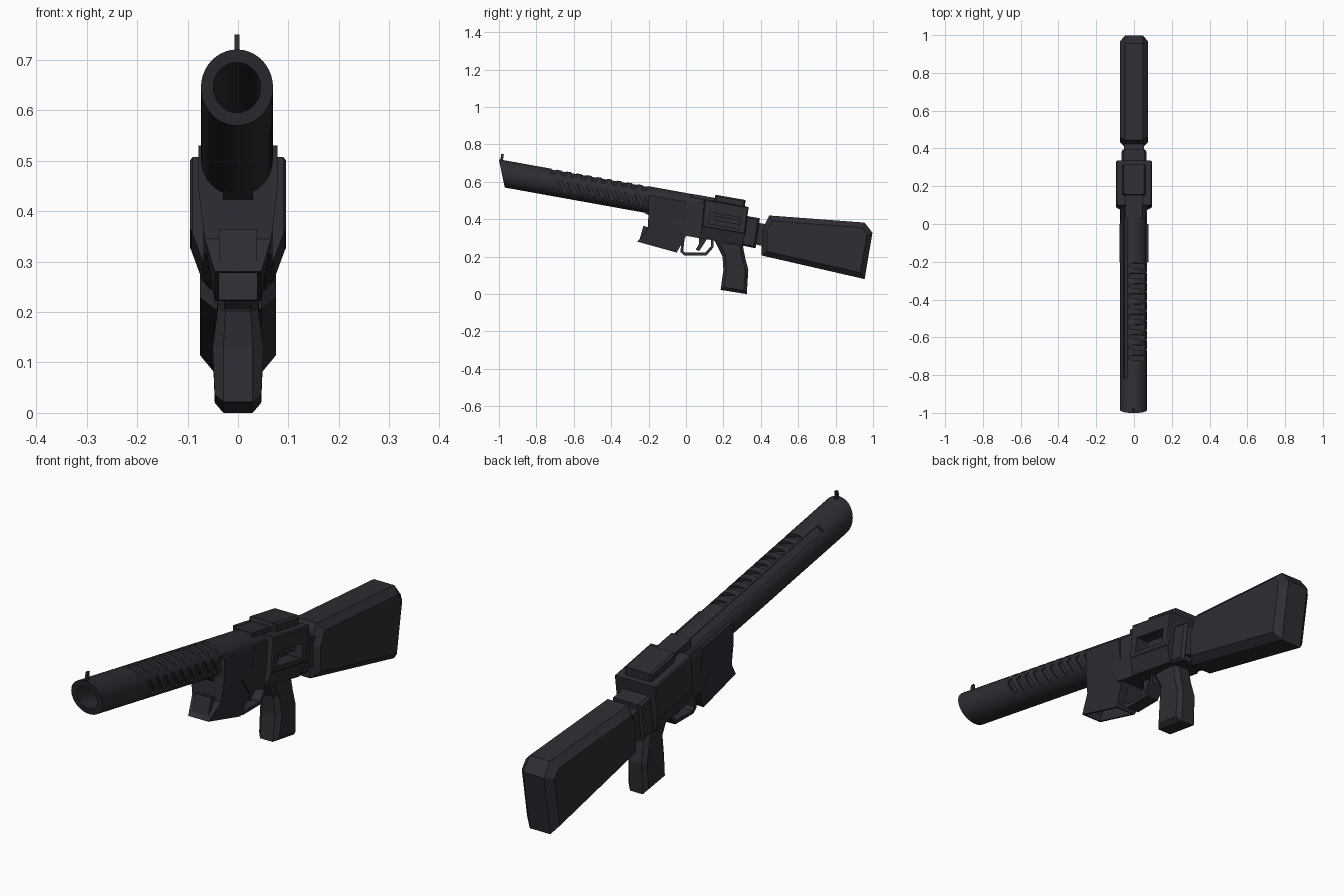
import bpy, bmesh, math
from mathutils import Matrix, Vector

if "Cube" in bpy.data.objects:
    bpy.data.objects.remove(bpy.data.objects["Cube"])

TILT = math.radians(10.2)
MUZZLE = Matrix.Translation((-0.002, -0.985, 0.645)) @ Matrix.Rotation(-TILT, 4, 'X')

gunmetal = bpy.data.materials.new("dark_gunmetal")
gunmetal.diffuse_color = (0.026, 0.026, 0.034, 1)
gunmetal.use_nodes = True
gunmetal.node_tree.nodes["Principled BSDF"].inputs["Base Color"].default_value = gunmetal.diffuse_color


def finish(name, bm, smooth=False):
    bmesh.ops.recalc_face_normals(bm, faces=bm.faces)
    me = bpy.data.meshes.new(name)
    bm.to_mesh(me)
    bm.free()
    me.materials.append(gunmetal)
    ob = bpy.data.objects.new(name, me)
    bpy.context.collection.objects.link(ob)
    if smooth:
        bpy.ops.object.select_all(action='DESELECT')
        ob.select_set(True)
        bpy.context.view_layer.objects.active = ob
        bpy.ops.object.shade_smooth_by_angle(angle=math.radians(35))
    return ob


def prism(name, pts, hw=None, bevel=0, pocket=None, x0=0, smooth=False):
    """Side profile (y, z[, half width]) extruded across x, with optional chamfered rims
    and an optional pocket sunk into the outline face starting at point `pocket`."""
    bm = bmesh.new()
    w = [p[2] if len(p) > 2 else hw for p in pts]
    left = [bm.verts.new((x0 - h, p[0], p[1])) for p, h in zip(pts, w)]
    right = [bm.verts.new((x0 + h, p[0], p[1])) for p, h in zip(pts, w)]
    caps = [bm.faces.new(left), bm.faces.new(right[::-1])]
    n = len(pts)
    sides = [bm.faces.new((left[i], right[i], right[(i + 1) % n], left[(i + 1) % n]))
             for i in range(n)]
    bmesh.ops.recalc_face_normals(bm, faces=bm.faces)
    if pocket is not None:
        f = sides[pocket]
        bmesh.ops.inset_region(bm, faces=[f], thickness=0.012)
        inner = bmesh.ops.extrude_discrete_faces(bm, faces=[f])['faces'][0]
        bmesh.ops.translate(bm, verts=inner.verts, vec=-inner.normal * 0.09)
    if bevel:
        rim = list({e for c in caps for e in c.edges})
        bmesh.ops.bevel(bm, geom=rim, offset=bevel, segments=1, affect='EDGES')
    return finish(name, bm, smooth)


def cut(target, cutter):
    cutter.hide_render = True
    mod = target.modifiers.new("cut", 'BOOLEAN')
    mod.operation, mod.solver, mod.object = 'DIFFERENCE', 'EXACT', cutter
    bpy.context.view_layer.objects.active = target
    bpy.ops.object.modifier_apply(modifier=mod.name)
    bpy.data.objects.remove(cutter)


# Barrel: lathed tube with a slanted muzzle
bm = bmesh.new()
SEG, R, BORE = 40, 0.0715, 0.047
rings = []
for r, u, shear in ((BORE, 0.65, 0), (BORE, 0, -0.405), (R, 0, -0.405), (R, 1.09, 0)):
    ring = []
    for i in range(SEG):
        a = 2 * math.pi * i / SEG
        ring.append(bm.verts.new((r * math.cos(a), u + shear * r * math.sin(a), r * math.sin(a))))
    rings.append(ring)
for a, b in zip(rings, rings[1:]):
    for i in range(SEG):
        j = (i + 1) % SEG
        bm.faces.new((a[i], a[j], b[j], b[i]))
bm.faces.new(rings[0])
bm.faces.new(rings[-1])
barrel = finish("barrel", bm)

# Barrel cutters: top vents, slanted side vents, long groove
bm = bmesh.new()


def slot(roll, u, size, floor, slant=0):
    m = (Matrix.Rotation(math.radians(roll), 4, 'Y')
         @ Matrix.Translation((0, u, floor + 0.03))
         @ Matrix.Rotation(math.radians(slant), 4, 'Z')
         @ Matrix.Diagonal((size[0], size[1], 0.06, 1)))
    bmesh.ops.create_cube(bm, size=1, matrix=m)


for i in range(10):
    slot(16, 0.27 + i * 0.055, (0.09, 0.027), 0.058)
    slot(95, 0.33 + i * 0.052, (0.075, 0.02), 0.06, 38)
slot(-38, 0.625, (0.03, 0.93), 0.058)
cut(barrel, finish("barrel_cutter", bm))
barrel.matrix_world = MUZZLE
bpy.ops.object.select_all(action='DESELECT')
barrel.select_set(True)
bpy.context.view_layer.objects.active = barrel
bpy.ops.object.shade_smooth_by_angle(angle=math.radians(30))

prism("front_sight", [(-0.995, 0.70), (-0.988, 0.75), (-0.974, 0.75), (-0.98, 0.70)], 0.005, x0=-0.002)
prism("barrel_lug", [(-0.27, 0.47), (-0.2, 0.46), (-0.18, 0.42), (-0.21, 0.425)], 0.03)

# Receiver
prism("magazine_well", [(-0.2, 0.53, 0.078), (0, 0.495, 0.078), (0, 0.31, 0.062), (-0.05, 0.222, 0.046),
                        (-0.26, 0.28, 0.046), (-0.205, 0.345, 0.066), (-0.2, 0.44, 0.078)], pocket=3)
prism("receiver_middle", [(-0.15, 0.51), (0.12, 0.485), (0.12, 0.29), (-0.02, 0.315)], 0.068)
prism("receiver_top_strip", [(0.03, 0.536), (0.17, 0.511), (0.16, 0.46), (0.03, 0.48)], 0.045)
rear = prism("receiver_rear", [(0.1, 0.507), (0.335, 0.465), (0.315, 0.32), (0.085, 0.36)], 0.095, bevel=0.005)
cut(rear, prism("port_cutter", [(0.13, 0.437), (0.29, 0.408), (0.282, 0.347), (0.122, 0.376)], 0.06, x0=0.09))
prism("port_frame_bolt", [(0.15, 0.42), (0.29, 0.395), (0.285, 0.37), (0.15, 0.395)], 0.02, x0=0.04)
prism("receiver_underside", [(0.085, 0.36, 0.092), (0.315, 0.32, 0.092), (0.30, 0.26, 0.07), (0.075, 0.30, 0.07)])
prism("top_rail", [(0.157, 0.531), (0.318, 0.503), (0.315, 0.46), (0.15, 0.49)], 0.062, bevel=0.008)

# Trigger group
outer = [(-0.02, 0.32), (-0.03, 0.225), (-0.01, 0.207), (0.11, 0.207), (0.147, 0.25), (0.147, 0.30)]
inner = [(0.133, 0.30), (0.133, 0.256), (0.104, 0.221), (-0.004, 0.221), (-0.015, 0.23), (-0.005, 0.32)]
prism("trigger_guard", outer + inner, 0.028)
prism("trigger", [(0.07, 0.30), (0.068, 0.265), (0.052, 0.238), (0.07, 0.23), (0.092, 0.262), (0.115, 0.30)], 0.01)

# Grip
prism("grip", [(0.15, 0.29, 0.04), (0.195, 0.2, 0.042), (0.2, 0.13, 0.046), (0.185, 0.022, 0.046),
               (0.325, 0.0, 0.046), (0.333, 0.13, 0.046), (0.315, 0.2, 0.042), (0.30, 0.28, 0.04)],
      bevel=0.017)

# Neck and stock
prism("stock_collar", [(0.31, 0.42), (0.395, 0.405), (0.372, 0.245), (0.295, 0.26)], 0.066, bevel=0.01)
prism("stock_neck", [(0.36, 0.385), (0.46, 0.368), (0.44, 0.25), (0.35, 0.27)], 0.054)
prism("stock", [(0.445, 0.42), (0.955, 0.382), (0.997, 0.328), (0.955, 0.08), (0.405, 0.206), (0.405, 0.34)],
      0.075, bevel=0.028)
